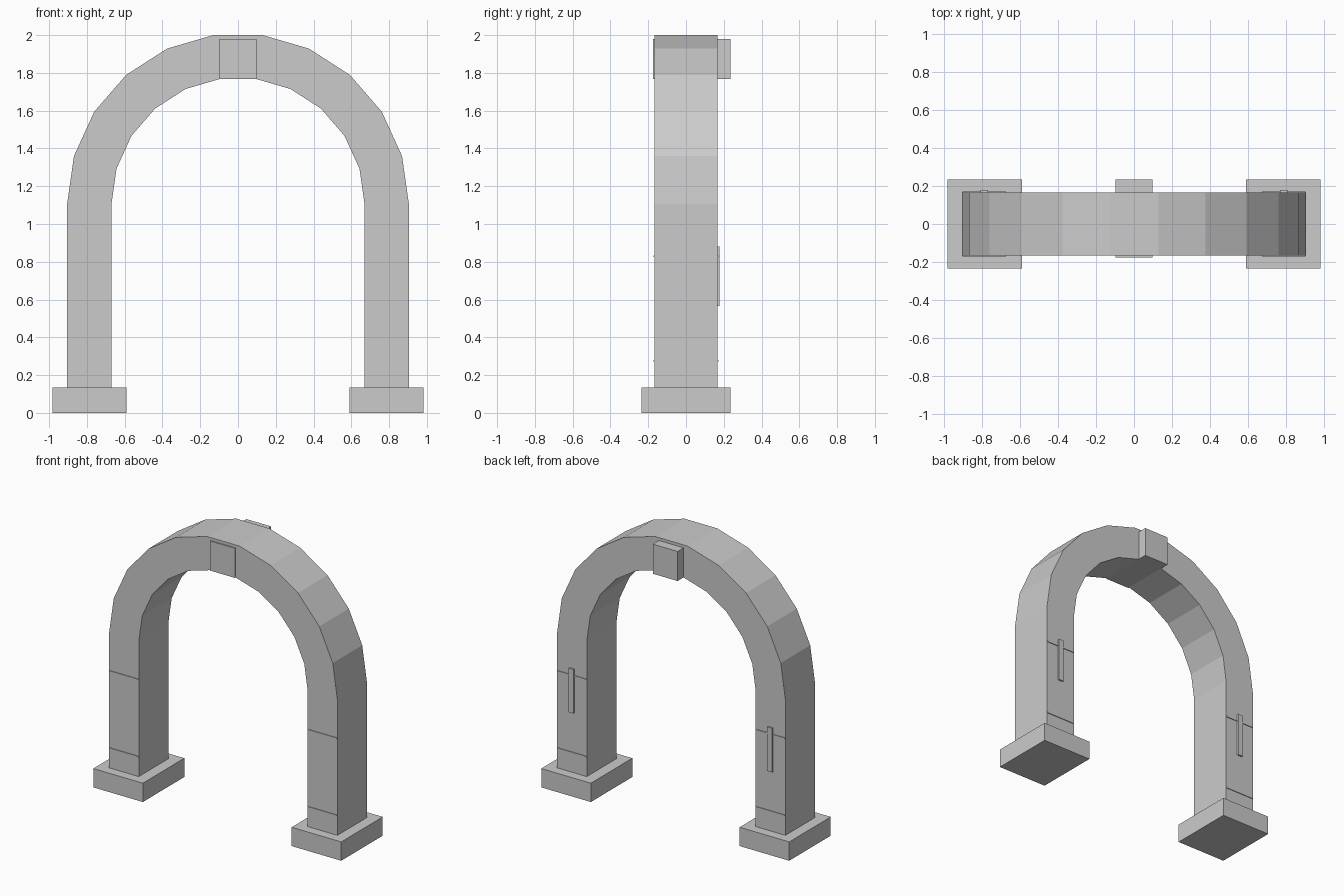
import bpy, bmesh, math

if "Cube" in bpy.data.objects:
    bpy.data.objects.remove(bpy.data.objects["Cube"])


def box(name, x0, x1, y0, y1, z0, z1):
    bm = bmesh.new()
    bmesh.ops.create_cube(bm, size=1)
    for v in bm.verts:
        v.co = ((x0 + x1) / 2 + v.co.x * (x1 - x0),
                (y0 + y1) / 2 + v.co.y * (y1 - y0),
                (z0 + z1) / 2 + v.co.z * (z1 - z0))
    return finish(name, bm)


def finish(name, bm):
    bmesh.ops.recalc_face_normals(bm, faces=bm.faces)
    me = bpy.data.meshes.new(name)
    bm.to_mesh(me)
    bm.free()
    ob = bpy.data.objects.new(name, me)
    bpy.context.collection.objects.link(ob)
    return ob


R_OUT, R_IN, SPRING, FOOT, DEPTH, SEGS = 0.905, 0.67, 1.105, 0.135, 0.167, 11


def curve(r):
    # one leg foot, half-round top, other leg foot
    arc = [(r * math.cos(math.pi * i / SEGS), SPRING + r * math.sin(math.pi * i / SEGS))
           for i in range(SEGS + 1)]
    return [(r, FOOT)] + arc + [(-r, FOOT)]


# Arch: a ring of rectangular sections swept from foot to foot
bm = bmesh.new()
rings = []
for (xo, zo), (xi, zi) in zip(curve(R_OUT), curve(R_IN)):
    rings.append([bm.verts.new(p) for p in ((xo, -DEPTH, zo), (xo, DEPTH, zo),
                                            (xi, DEPTH, zi), (xi, -DEPTH, zi))])
for a, b in zip(rings, rings[1:]):
    for k in range(4):
        n = (k + 1) % 4
        bm.faces.new((a[k], a[n], b[n], b[k]))
bm.faces.new(rings[0])
bm.faces.new(rings[-1])
finish("arch", bm)

# Keystone, standing out further at the back
box("keystone", -0.098, 0.098, -0.176, 0.235, 1.768, 1.98)

for side, s in (("left", -1), ("right", 1)):
    def leg_box(name, a, b, *rest):
        x0, x1 = sorted((s * a, s * b))
        box(side + "_" + name, x0, x1, *rest)

    # Plinth under the leg
    leg_box("plinth", 0.59, 0.983, -0.235, 0.235, 0, FOOT)
    # Thin joint lines on front and back
    for name, z in (("lower_joint", 0.277), ("upper_joint", 0.83)):
        leg_box(name, 0.673, 0.902, -0.172, 0.172, z - 0.004, z + 0.004)
    # Narrow strip on the back
    leg_box("back_strip", 0.768, 0.808, 0.16, 0.178, 0.565, 0.88)
